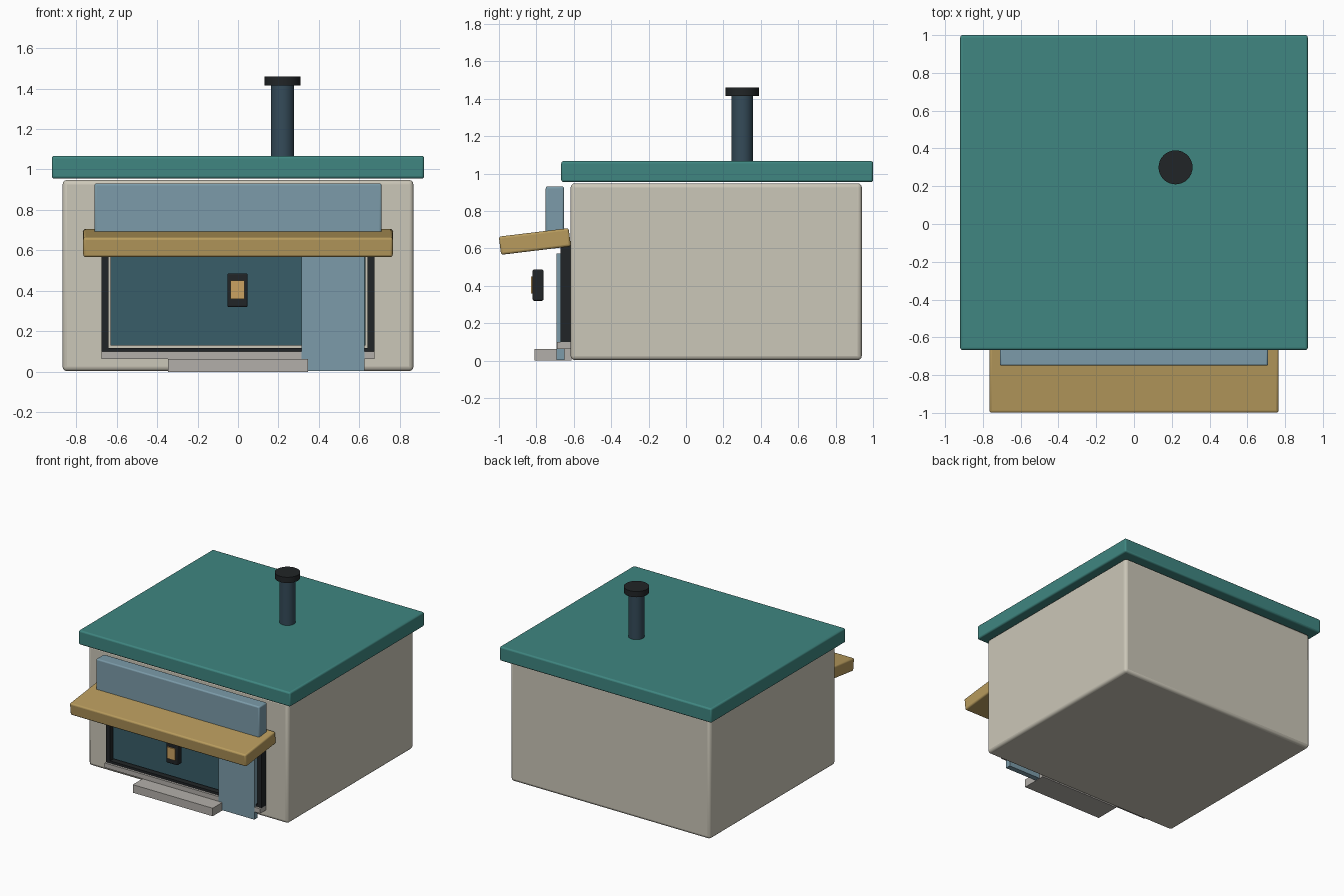
import bpy
from math import radians

if "Cube" in bpy.data.objects:
    bpy.data.objects.remove(bpy.data.objects["Cube"])


def material(name, r, g, b):
    m = bpy.data.materials.new(name)
    m.diffuse_color = (r, g, b, 1)
    m.use_nodes = True
    m.node_tree.nodes["Principled BSDF"].inputs["Base Color"].default_value = m.diffuse_color
    return m


CREAM = material("cream", 0.60, 0.57, 0.48)
TEAL = material("teal", 0.05, 0.24, 0.22)
BLUE = material("blue", 0.20, 0.33, 0.40)
GOLD = material("gold", 0.48, 0.33, 0.11)
GLASS = material("glass", 0.04, 0.11, 0.14)
DARK = material("dark", 0.015, 0.018, 0.02)
SLATE = material("slate", 0.035, 0.07, 0.10)
STONE = material("stone", 0.45, 0.43, 0.40)
GLOW = material("glow", 0.60, 0.36, 0.12)


def finish(o, name, mat):
    o.name = name
    o.data.materials.append(mat)
    bpy.ops.object.shade_smooth_by_angle(angle=radians(35))
    return o


def box(name, x, y, z, mat, bevel=0.0):
    """Box from (min, max) ranges, with an optional rounded edge."""
    bpy.ops.mesh.primitive_cube_add(size=1, location=[sum(r) / 2 for r in (x, y, z)])
    o = bpy.context.object
    o.scale = [r[1] - r[0] for r in (x, y, z)]
    bpy.ops.object.transform_apply(location=False, rotation=False, scale=True)
    if bevel:
        b = o.modifiers.new("bevel", 'BEVEL')
        b.width, b.segments = bevel, 3
    return finish(o, name, mat)


def post(name, x, y, z, radius, mat):
    bpy.ops.mesh.primitive_cylinder_add(vertices=32, radius=radius, depth=z[1] - z[0],
                                        location=(x, y, sum(z) / 2))
    return finish(bpy.context.object, name, mat)


# Building and roof
box("walls", (-0.867, 0.867), (-0.617, 0.94), (0.003, 0.948), CREAM, 0.022)
box("roof_slab", (-0.92, 0.92), (-0.667, 1.0), (0.955, 1.067), TEAL, 0.012)

# Chimney
post("chimney_pipe", 0.22, 0.30, (1.05, 1.42), 0.058, SLATE)
post("chimney_cap", 0.22, 0.30, (1.415, 1.46), 0.09, DARK)

# Blank fascia board and tilted awning
box("fascia_board", (-0.71, 0.71), (-0.75, -0.652), (0.68, 0.931), BLUE, 0.01)
awning = box("awning", (-0.765, 0.765), (-0.996, -0.62), (0.588, 0.686), GOLD, 0.012)
awning.rotation_euler.x = radians(6.9)

# Shopfront frame and glass
FY = (-0.672, -0.61)
for side, s in (("left", -1), ("right", 1)):
    box(f"frame_{side}", sorted((s * 0.64, s * 0.675)), FY, (0.10, 0.62), DARK)
box("frame_bottom", (-0.675, 0.675), FY, (0.10, 0.118), DARK)
box("frame_top", (-0.675, 0.675), FY, (0.59, 0.625), DARK)
box("window_glass", (-0.63, 0.63), (-0.65, -0.61), (0.13, 0.59), GLASS)

# Door, sill and step
box("door", (0.313, 0.626), (-0.692, -0.65), (0.003, 0.572), BLUE)
box("sill", (-0.675, 0.675), (-0.69, -0.61), (0.063, 0.10), STONE)
box("step", (-0.347, 0.347), (-0.81, -0.612), (0.0, 0.063), STONE)

# Lantern
box("lantern_body", (-0.052, 0.048), (-0.82, -0.762), (0.32, 0.487), DARK, 0.008)
box("lantern_light", (-0.036, 0.032), (-0.83, -0.80), (0.36, 0.45), GLOW)
